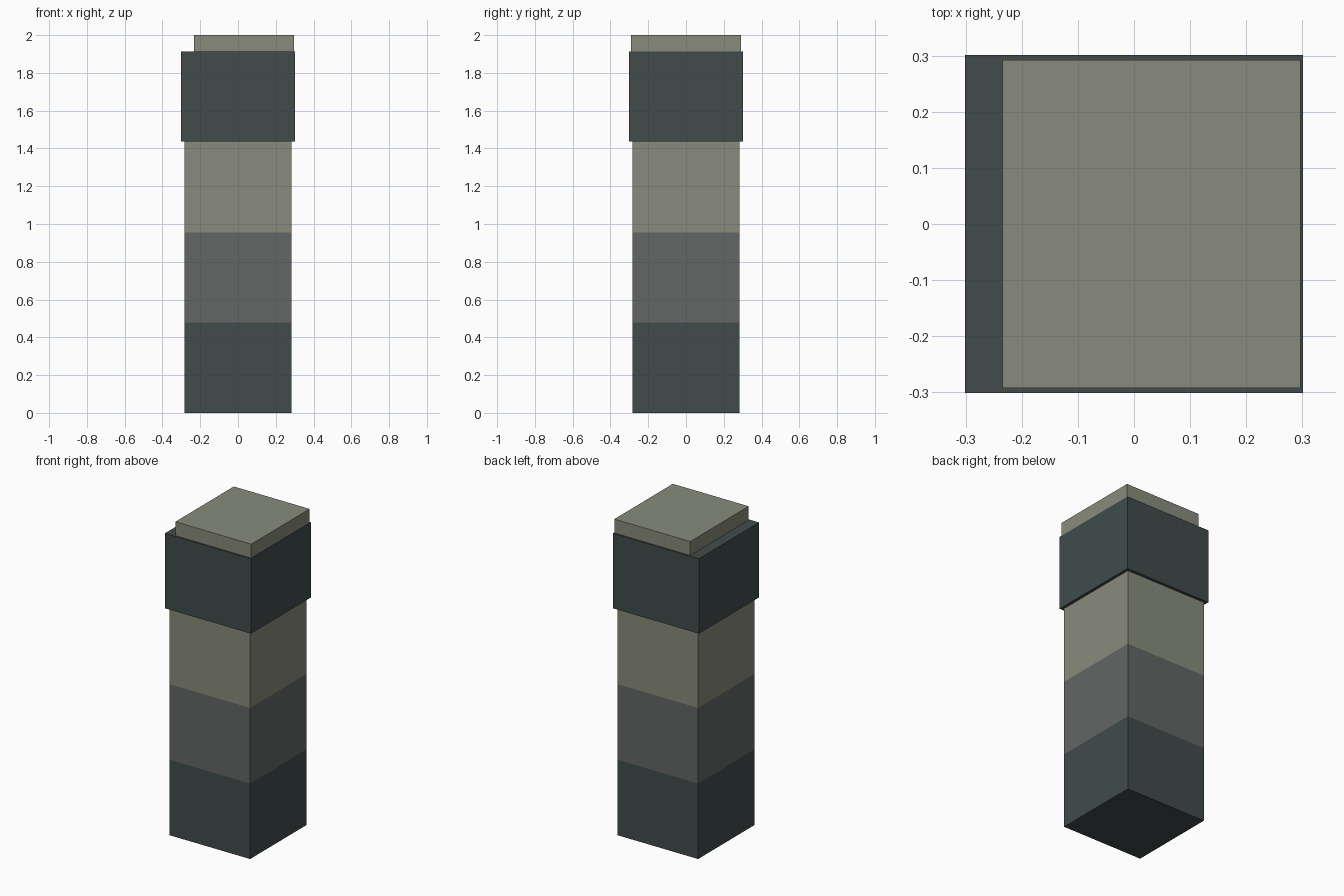
import bpy
import bmesh

if "Cube" in bpy.data.objects:
    bpy.data.objects.remove(bpy.data.objects["Cube"])


def srgb(c):
    c /= 255
    return c / 12.92 if c <= 0.04045 else ((c + 0.055) / 1.055) ** 2.4


def material(name, r, g, b):
    m = bpy.data.materials.new(name)
    m.diffuse_color = (srgb(r), srgb(g), srgb(b), 1)
    m.use_nodes = True
    m.node_tree.nodes["Principled BSDF"].inputs["Base Color"].default_value = m.diffuse_color
    return m


dark_slate = material("dark slate", 65, 75, 75)
mid_grey = material("mid grey", 98, 102, 101)
olive_grey = material("olive grey", 135, 139, 123)


def finish(bm, name, mats):
    me = bpy.data.meshes.new(name)
    bm.to_mesh(me)
    bm.free()
    for m in mats:
        me.materials.append(m)
    ob = bpy.data.objects.new(name, me)
    bpy.context.collection.objects.link(ob)
    return ob


def box(lo, hi):
    bm = bmesh.new()
    bmesh.ops.create_cube(bm, size=1)
    for v in bm.verts:
        v.co = [hi[i] if v.co[i] > 0 else lo[i] for i in range(3)]
    return bm


# Square column, cut into three colour bands by height
W = 0.283
BANDS = (0.478, 0.956)
column = box((-W, -W, 0), (W, W, 1.44))
for z in BANDS:
    bmesh.ops.bisect_plane(column, geom=column.verts[:] + column.edges[:] + column.faces[:],
                           plane_co=(0, 0, z), plane_no=(0, 0, 1))
for f in column.faces:
    f.material_index = sum(f.calc_center_median().z > z for z in BANDS)
finish(column, "banded_column", [dark_slate, mid_grey, olive_grey])

# Wider block around the top of the column
finish(box((-0.301, -0.301, 1.438), (0.301, 0.301, 1.912)), "head_block", [dark_slate])

# Cap slab, offset towards +x
finish(box((-0.234, -0.292, 1.912), (0.297, 0.292, 2.0)), "cap_slab", [olive_grey])
